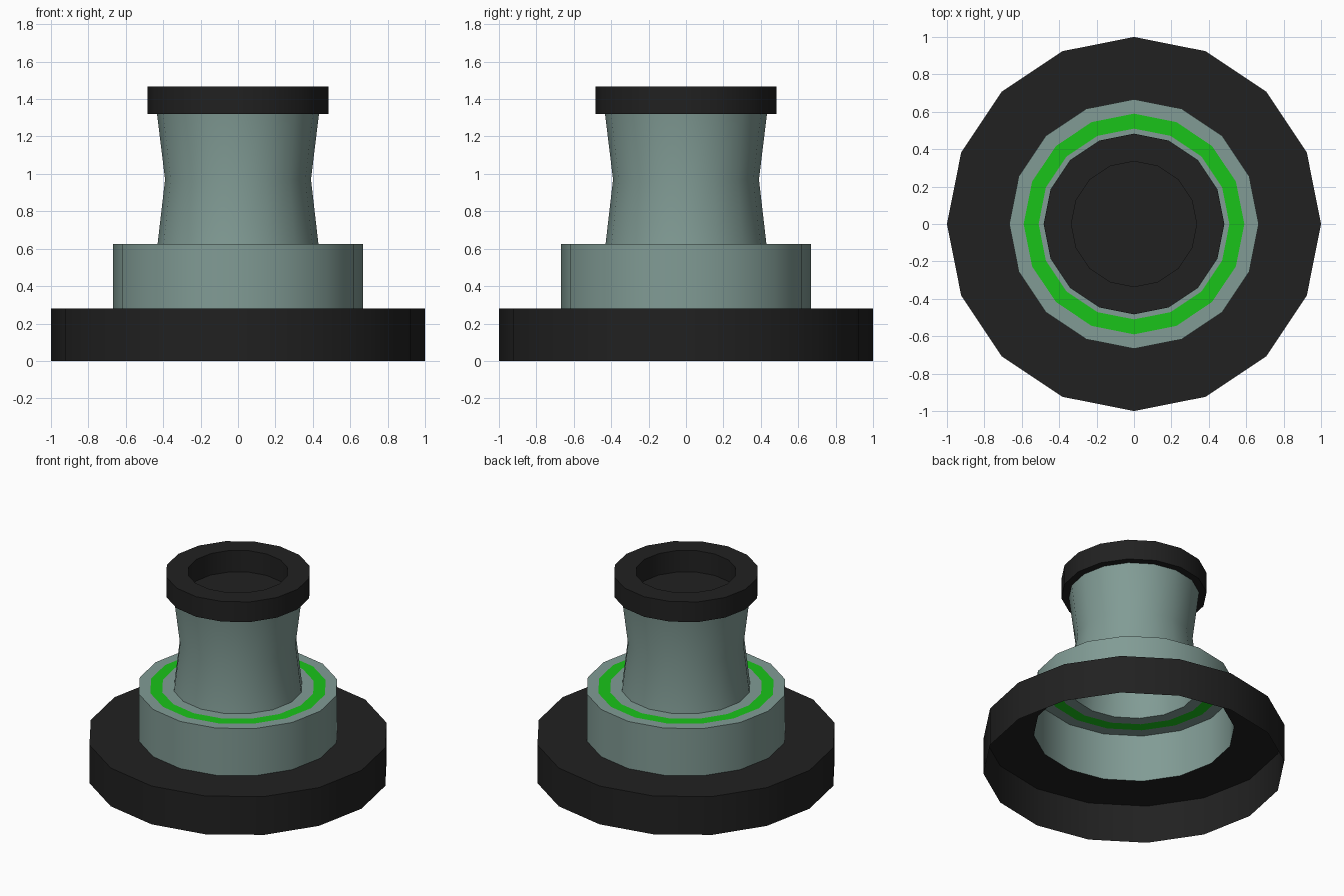
import bpy
import bmesh
from math import cos, sin, tau, radians

if "Cube" in bpy.data.objects:
    bpy.data.objects.remove(bpy.data.objects["Cube"])

SIDES = 16


def material(name, rgb):
    mat = bpy.data.materials.new(name)
    mat.diffuse_color = (*rgb, 1)
    mat.use_nodes = True
    mat.node_tree.nodes["Principled BSDF"].inputs["Base Color"].default_value = mat.diffuse_color
    return mat


black = material("black", (0.015, 0.015, 0.015))
teal = material("teal", (0.22, 0.33, 0.30))
green = material("green", (0.01, 0.55, 0.01))


def lathe(name, profile, mat):
    """Revolve (radius, z) points, listed bottom to top along the outside."""
    bm = bmesh.new()
    rings = []
    for r, z in profile:
        if r == 0:
            rings.append([bm.verts.new((0, 0, z))] * SIDES)
        else:
            rings.append([bm.verts.new((r * cos(tau * i / SIDES), r * sin(tau * i / SIDES), z))
                          for i in range(SIDES)])
    for low, high in zip(rings, rings[1:]):
        for i in range(SIDES):
            j = (i + 1) % SIDES
            corners = [low[i], low[j], high[j], high[i]]
            bm.faces.new(list(dict.fromkeys(corners)))
    mesh = bpy.data.meshes.new(name)
    bm.to_mesh(mesh)
    bm.free()
    mesh.materials.append(mat)
    obj = bpy.data.objects.new(name, mesh)
    bpy.context.collection.objects.link(obj)
    bpy.ops.object.select_all(action='DESELECT')
    obj.select_set(True)
    bpy.context.view_layer.objects.active = obj
    bpy.ops.object.shade_smooth_by_angle(angle=radians(30))
    return obj


# Hollow black foot, open underneath
lathe("base_flange", [(1.0, 0), (1.0, 0.28), (0.667, 0.28)], black)

# Stepped collar with a flat green band set in its top
lathe("collar", [(0.667, 0.28), (0.667, 0.625), (0.59, 0.625)], teal)
lathe("green_band", [(0.59, 0.625), (0.51, 0.625)], green)
lathe("collar_inner_ledge", [(0.51, 0.625), (0.43, 0.625)], teal)

# Waisted neck
lathe("neck", [(0.43, 0.625), (0.39, 0.97), (0.433, 1.32)], teal)

# Black rim with a recessed top
lathe("top_rim", [(0.433, 1.32), (0.483, 1.32), (0.483, 1.467),
                  (0.335, 1.467), (0.335, 1.31), (0, 1.31)], black)
